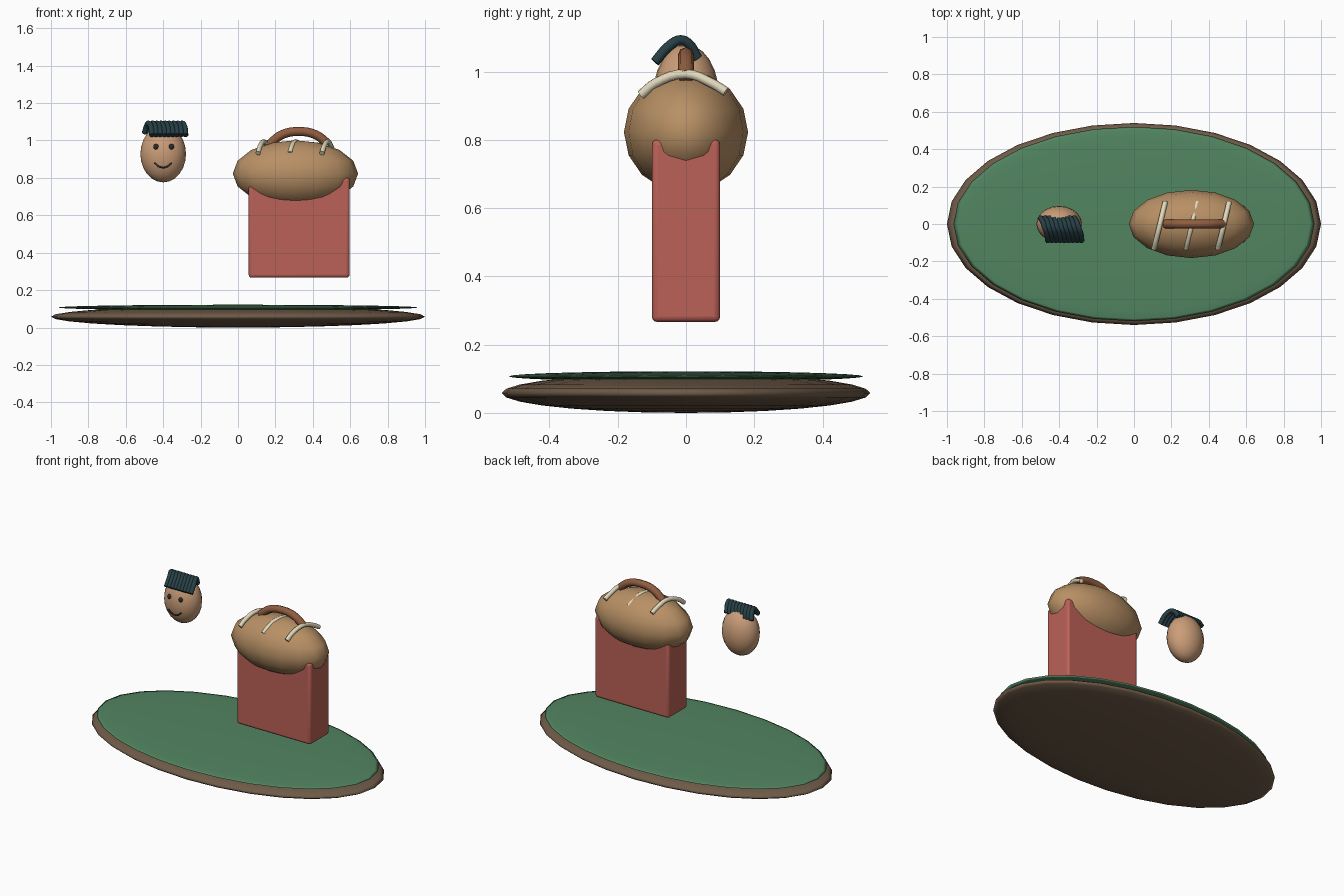
import bpy, math

if "Cube" in bpy.data.objects:
    bpy.data.objects.remove(bpy.data.objects["Cube"])


def material(name, rgb):
    m = bpy.data.materials.new(name)
    m.diffuse_color = (*rgb, 1)
    m.use_nodes = True
    m.node_tree.nodes["Principled BSDF"].inputs["Base Color"].default_value = m.diffuse_color
    return m


GREEN = material("green", (0.085, 0.235, 0.12))
EARTH = material("earth", (0.16, 0.105, 0.065))
RED = material("red", (0.50, 0.12, 0.095))
CRUST = material("crust", (0.48, 0.28, 0.13))
LEATHER = material("leather", (0.28, 0.11, 0.05))
CREAM = material("cream", (0.75, 0.69, 0.50))
SKIN = material("skin", (0.60, 0.34, 0.19))
HAIR = material("hair", (0.02, 0.05, 0.06))
DARK = material("dark", (0.03, 0.025, 0.022))


def ellipsoid(name, loc, radii, mat, seg, rings):
    bpy.ops.mesh.primitive_uv_sphere_add(segments=seg, ring_count=rings, location=loc)
    o = bpy.context.object
    o.name = name
    o.scale = radii
    bpy.ops.object.transform_apply(location=False, rotation=False, scale=True)
    bpy.ops.object.shade_smooth()
    o.data.materials.append(mat)
    return o


def tube(name, points, radius, mat, sides=2, res=4):
    c = bpy.data.curves.new(name, 'CURVE')
    c.dimensions = '3D'
    c.bevel_depth = radius
    c.bevel_resolution = sides
    c.resolution_u = res
    c.use_fill_caps = True
    s = c.splines.new('BEZIER')
    s.bezier_points.add(len(points) - 1)
    for b, p in zip(s.bezier_points, points):
        b.co = p
        b.handle_left_type = b.handle_right_type = 'AUTO'
    c.materials.append(mat)
    o = bpy.data.objects.new(name, c)
    bpy.context.collection.objects.link(o)
    return o


# oval ground with a grass layer on top
ellipsoid("ground_disc", (0, 0, 0.058), (1.0, 0.54, 0.058), EARTH, 28, 14)
ellipsoid("grass_layer", (0, 0, 0.107), (0.965, 0.52, 0.015), GREEN, 28, 14)

# upright box with softened edges
bpy.ops.mesh.primitive_cube_add(size=1, location=(0.327, 0, 0.534))
box = bpy.context.object
box.name = "box"
box.scale = (0.54, 0.2, 0.535)
bpy.ops.object.transform_apply(location=False, rotation=False, scale=True)
bev = box.modifiers.new("bevel", 'BEVEL')
bev.width = 0.016
bev.segments = 3
bpy.ops.object.shade_smooth_by_angle(angle=math.radians(35))
box.data.materials.append(RED)

# loaf with handle and three score strips
ellipsoid("loaf", (0.307, 0, 0.823), (0.335, 0.182, 0.178), CRUST, 16, 8)
tube("handle", [(0.168, 0, 0.98), (0.235, 0, 1.031), (0.325, 0, 1.048),
                (0.415, 0, 1.031), (0.478, 0, 0.985)], 0.024, LEATHER)
for i in range(3):
    x = 0.139 + 0.171 * i
    tube(f"score_strip_{i + 1}", [(x - 0.032, -0.132, 0.932), (x - 0.022, -0.09, 0.966),
                                  (x, 0, 0.993), (x + 0.018, 0.076, 0.966),
                                  (x + 0.028, 0.117, 0.941)], 0.014, CREAM)

# head with eyes and smile
ellipsoid("head", (-0.4, 0, 0.928), (0.122, 0.097, 0.152), SKIN, 20, 12)
for side, x in (("left", -0.439), ("right", -0.356)):
    ellipsoid(f"eye_{side}", (x, -0.088, 0.967), (0.014, 0.01, 0.015), DARK, 12, 8)
tube("smile", [(-0.446, -0.087, 0.88), (-0.425, -0.086, 0.862), (-0.4, -0.085, 0.855),
               (-0.375, -0.086, 0.862), (-0.354, -0.087, 0.88)], 0.005, DARK, 1)

# row of slanted hair strands
for i in range(9):
    x = -0.478 + 0.0225 * i
    tube(f"hair_strand_{i + 1}", [(x - 0.022, 0.034, 1.04), (x - 0.008, 0.008, 1.082),
                                  (x, -0.016, 1.092), (x + 0.012, -0.048, 1.076),
                                  (x + 0.018, -0.091, 1.028)], 0.015, HAIR)
